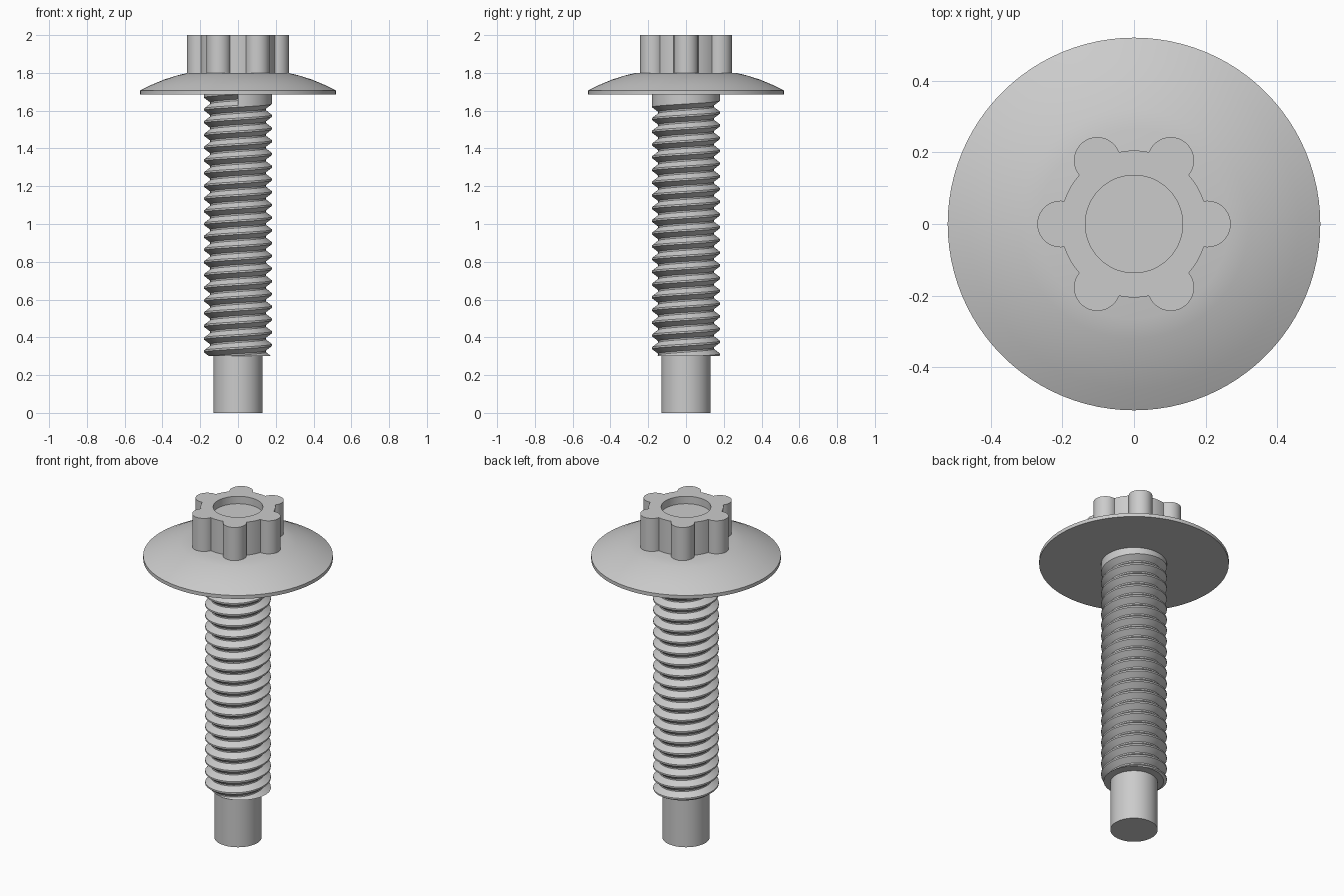
import bpy, bmesh, math
from math import sin, cos, pi, radians

if "Cube" in bpy.data.objects:
    bpy.data.objects.remove(bpy.data.objects["Cube"])

# One plain grey metal for the whole bolt
metal = bpy.data.materials.new("grey metal")
metal.use_nodes = True
colour = (0.6, 0.6, 0.6, 1)
metal.diffuse_color = colour
metal.node_tree.nodes["Principled BSDF"].inputs["Base Color"].default_value = colour


def finish(bm, name):
    bmesh.ops.recalc_face_normals(bm, faces=bm.faces)
    mesh = bpy.data.meshes.new(name)
    bm.to_mesh(mesh)
    bm.free()
    mesh.materials.append(metal)
    obj = bpy.data.objects.new(name, mesh)
    bpy.context.collection.objects.link(obj)
    bpy.ops.object.select_all(action="DESELECT")
    obj.select_set(True)
    bpy.context.view_layer.objects.active = obj
    bpy.ops.object.shade_smooth_by_angle(angle=radians(30))
    return obj


def stack(name, rings):
    """Closed solid skinned through rings of equal point count."""
    bm = bmesh.new()
    loops = [[bm.verts.new(p) for p in ring] for ring in rings]
    n = len(loops[0])
    for a, b in zip(loops, loops[1:]):
        for i in range(n):
            j = (i + 1) % n
            bm.faces.new((a[i], a[j], b[j], b[i]))
    bm.faces.new(loops[0])
    bm.faces.new(loops[-1])
    return finish(bm, name)


def circle(r, z, n=96):
    return [(r * cos(2 * pi * i / n), r * sin(2 * pi * i / n), z) for i in range(n)]


# Plain tip below the thread
stack("plain_tip", [circle(0.13, 0), circle(0.13, 0.32)])

# Domed flange with a thin rim
dome = [(0.52, 1.685), (0.52, 1.706), (0.46, 1.736), (0.39, 1.765),
        (0.32, 1.787), (0.265, 1.8)]
stack("flange", [circle(r, z) for r, z in dome])

# Six-lobed head with a shallow round recess
CORE, LOBE = 0.205, 0.065
half = 2 * math.asin(LOBE / (2 * CORE))      # core angle where a lobe begins
sweep = pi / 2 + half / 2                    # lobe arc, each way
outline = []
for k in range(6):
    turn = k * pi / 3
    for i in range(25):
        a = -sweep + 2 * sweep * i / 24
        x, y = CORE + LOBE * cos(a), LOBE * sin(a)
        outline.append((x * cos(turn) - y * sin(turn), x * sin(turn) + y * cos(turn)))
    for i in range(1, 6):
        a = turn + half + (pi / 3 - 2 * half) * i / 6
        outline.append((CORE * cos(a), CORE * sin(a)))
hole = [(0.136 * x / math.hypot(x, y), 0.136 * y / math.hypot(x, y)) for x, y in outline]
stack("lobed_head", [[(x, y, z) for x, y in ring] for ring, z in
                     ((outline, 1.78), (outline, 2), (hole, 2), (hole, 1.955))])

# Threaded shaft: a right-handed groove winding down from the front
PITCH, START, CREST, ROOT = 0.0674, 1.657, 0.18, 0.147
MOUTH, FLOOR = 0.029, 0.004                  # half widths of the groove
STEPS, TURNS = 72, 22
bm = bmesh.new()
columns = []
for i in range(STEPS + 1):
    a = -pi / 2 - 2 * pi * i / STEPS
    section = [(CREST, 1.69)]
    for k in range(TURNS):
        z = START - PITCH * (k + i / STEPS)
        section += [(CREST, z + MOUTH), (ROOT, z + FLOOR),
                    (ROOT, z - FLOOR), (CREST, z - MOUTH)]
    columns.append([bm.verts.new((r * cos(a), r * sin(a), z)) for r, z in section])
for a, b in zip(columns, columns[1:]):
    for j in range(len(a) - 1):
        bm.faces.new((a[j], a[j + 1], b[j + 1], b[j]))
bm.faces.new(columns[0][1:5])                # blunt end of the groove
bmesh.ops.remove_doubles(bm, verts=bm.verts, dist=1e-5)
cut = bmesh.ops.bisect_plane(bm, geom=bm.verts[:] + bm.edges[:] + bm.faces[:],
                             plane_co=(0, 0, 0.3), plane_no=(0, 0, 1), clear_inner=True)
rim = [e for e in cut["geom_cut"] if isinstance(e, bmesh.types.BMEdge)]
bmesh.ops.edgenet_fill(bm, edges=rim)
finish(bm, "threaded_shaft")
